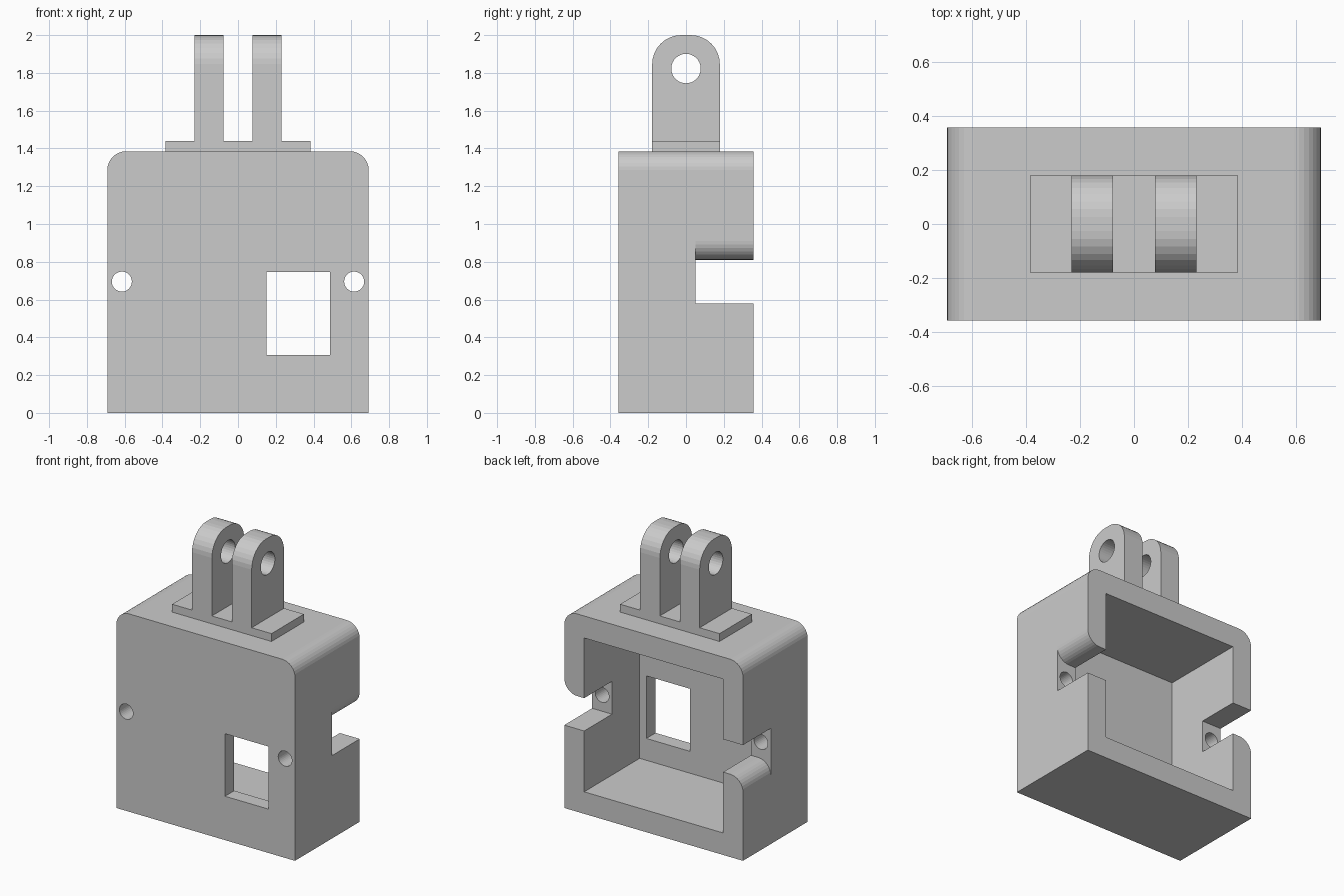
import bpy, bmesh
from math import cos, sin, radians

if "Cube" in bpy.data.objects:
    bpy.data.objects.remove(bpy.data.objects["Cube"])

W, D, H = 0.692, 0.358, 1.385      # half width, half depth, height of the case
WALL, FRONT = 0.154, 0.102         # side wall and front wall thickness
R = 0.1                            # case fillet radius
SCREW_X, SCREW_Z = 0.615, 0.695


def arc(cx, cz, r, start, end, n=8):
    angles = [radians(start + (end - start) * i / n) for i in range(n + 1)]
    return [(cx + r * cos(a), cz + r * sin(a)) for a in angles]


def rect(u0, u1, v0, v1):
    return [(u0, v0), (u1, v0), (u1, v1), (u0, v1)]


def prism(name, profile, axis, lo, hi):
    """Extrude a (horizontal, z) profile along 'X' or 'Y' from lo to hi."""
    bm = bmesh.new()
    place = (lambda u, v: (lo, u, v)) if axis == 'X' else (lambda u, v: (u, lo, v))
    face = bm.faces.new([bm.verts.new(place(u, v)) for u, v in profile])
    ext = bmesh.ops.extrude_face_region(bm, geom=[face])
    move = (hi - lo, 0, 0) if axis == 'X' else (0, hi - lo, 0)
    verts = [g for g in ext['geom'] if isinstance(g, bmesh.types.BMVert)]
    bmesh.ops.translate(bm, verts=verts, vec=move)
    bmesh.ops.recalc_face_normals(bm, faces=bm.faces)
    mesh = bpy.data.meshes.new(name)
    bm.to_mesh(mesh)
    bm.free()
    obj = bpy.data.objects.new(name, mesh)
    bpy.context.collection.objects.link(obj)
    return obj


def apply(obj, mod):
    bpy.context.view_layer.objects.active = obj
    bpy.ops.object.modifier_apply(modifier=mod.name)


def cut(obj, cutter):
    cutter.hide_render = True
    mod = obj.modifiers.new("cut", 'BOOLEAN')
    mod.operation = 'DIFFERENCE'
    mod.solver = 'EXACT'
    mod.object = cutter
    apply(obj, mod)
    bpy.data.objects.remove(cutter)


# Case: block with rounded top corners
case = prism("case", [(-W, 0), (W, 0)] + arc(W - R, H - R, R, 0, 90)
             + arc(R - W, H - R, R, 90, 180), 'Y', -D, D)

# Cavity open at the back, and the front window
cut(case, prism("cavity_cutter", rect(WALL - W, W - WALL, WALL, H - WALL), 'Y', FRONT - D, 1))
cut(case, prism("window_cutter", rect(0.15, 0.486, 0.307, 0.745), 'Y', -1, 0))

# Side notches with one rounded outer lip; the left one is the right one turned half way round
notch = ([(0.45, 0.58), (0.9, 0.58), (0.9, 0.81 + R)]
         + arc(W - R, 0.81 + R, R, 0, -90) + [(0.45, 0.81)])
for s in (1, -1):
    turned = [(s * x, SCREW_Z + s * (z - SCREW_Z)) for x, z in notch]
    cut(case, prism("notch_cutter", turned, 'Y', 0.05, 1))
    circle = arc(s * SCREW_X, SCREW_Z, 0.053, 0, 360, 32)[:-1]
    cut(case, prism("screw_hole_cutter", circle, 'Y', -1, 0.2))

# Mounting plate on top
prism("mount_plate", rect(-0.385, 0.385, H, 1.44), 'Y', -0.179, 0.179)

# Pair of hinge lugs with a bolt hole
r = 0.154
lugs = prism("hinge_lugs", [(-0.179, 1.44), (0.179, 1.44)] + arc(0.179 - r, 2 - r, r, 0, 90)
             + arc(r - 0.179, 2 - r, r, 90, 180), 'X', 0.077, 0.231)
cut(lugs, prism("bolt_hole_cutter", arc(0, 1.823, 0.078, 0, 360, 32)[:-1], 'X', -1, 1))
apply(lugs, lugs.modifiers.new("mirror", 'MIRROR'))
